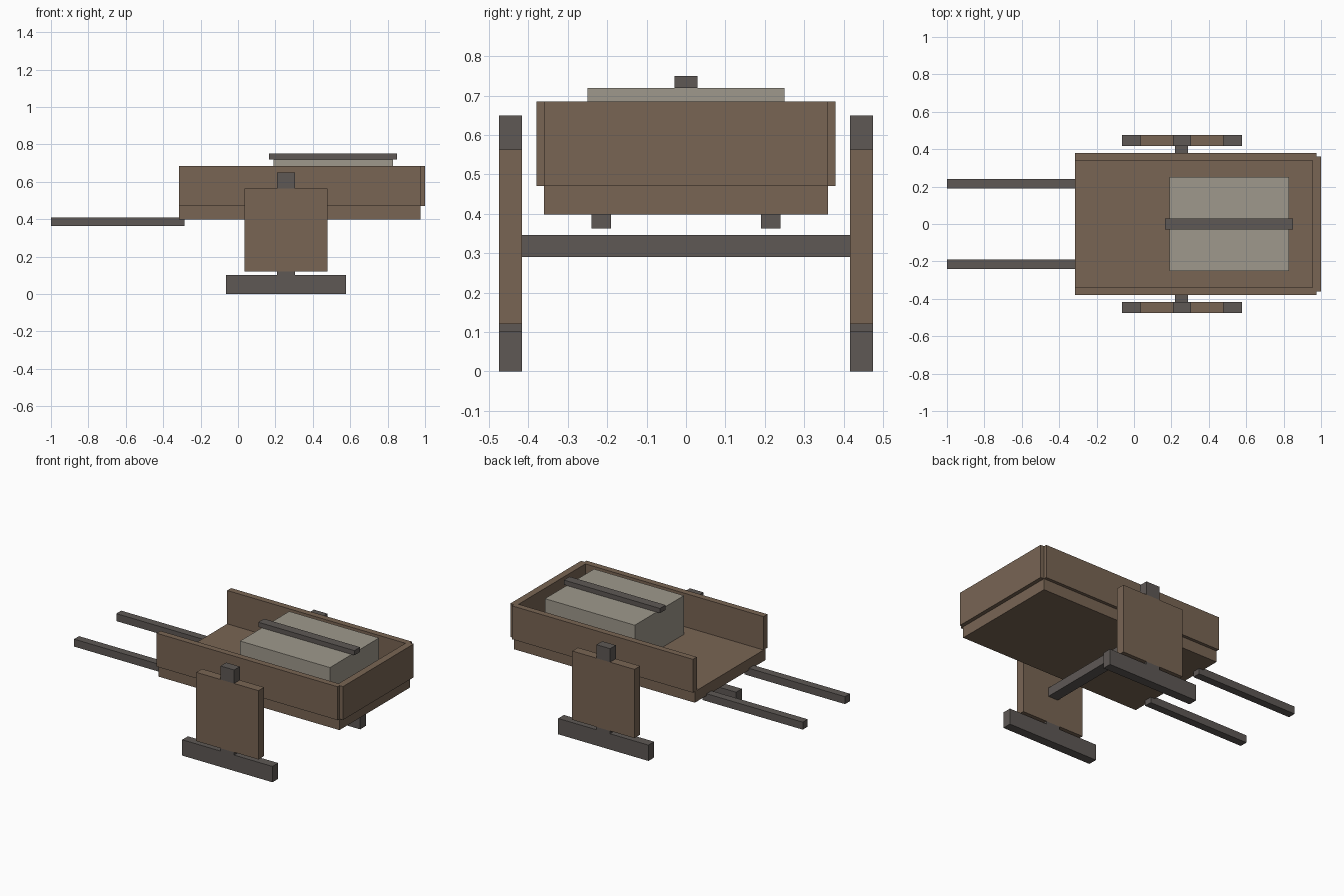
import bpy

old = bpy.data.objects.get("Cube")
if old:
    bpy.data.objects.remove(old, do_unlink=True)


def material(name, rgb):
    mat = bpy.data.materials.new(name)
    mat.use_nodes = True
    colour = (*rgb, 1)
    mat.diffuse_color = colour
    bsdf = next(n for n in mat.node_tree.nodes if n.type == "BSDF_PRINCIPLED")
    bsdf.inputs["Base Color"].default_value = colour
    bsdf.inputs["Roughness"].default_value = 0.9
    return mat


wood = material("brown wood", (0.19, 0.13, 0.088))
iron = material("dark grey iron", (0.112, 0.099, 0.091))
canvas = material("pale canvas", (0.345, 0.318, 0.262))


def box(name, x, y, z, mat):
    """Box spanning the given (low, high) ranges."""
    spans = (x, y, z)
    bpy.ops.mesh.primitive_cube_add(size=1, location=[(a + b) / 2 for a, b in spans])
    ob = bpy.context.object
    ob.name = name
    ob.scale = [b - a for a, b in spans]
    bpy.ops.object.transform_apply(location=False, rotation=False, scale=True)
    ob.data.materials.append(mat)
    return ob


def pair(name, x, y, z, mat):
    """Matching boxes on the back (+y) and front (-y) sides."""
    box("back_" + name, x, y, z, mat)
    box("front_" + name, x, (-y[1], -y[0]), z, mat)


# Open cart bed
length = (-0.315, 0.975)
box("bed_floor", length, (-0.36, 0.36), (0.398, 0.47), wood)
pair("side_board", length, (0.34, 0.38), (0.47, 0.685), wood)
box("end_board", (0.955, 1.0), (-0.36, 0.36), (0.47, 0.685), wood)

# Load and its strap
box("load", (0.19, 0.83), (-0.25, 0.25), (0.47, 0.72), canvas)
box("load_strap", (0.165, 0.85), (-0.029, 0.029), (0.72, 0.75), iron)

# Pull handles
pair("handle", (-1.0, -0.285), (0.19, 0.24), (0.362, 0.41), iron)

# Axle and square wheels with rim blocks
box("axle", (0.22, 0.29), (-0.417, 0.417), (0.29, 0.346), iron)
rim = (0.417, 0.475)
pair("wheel_panel", (0.035, 0.478), rim, (0.12, 0.563), wood)
pair("wheel_top_block", (0.208, 0.305), rim, (0.563, 0.65), iron)
pair("wheel_lower_block", (0.208, 0.305), rim, (0.102, 0.12), iron)
pair("ground_bar", (-0.065, 0.578), rim, (0.0, 0.102), iron)
